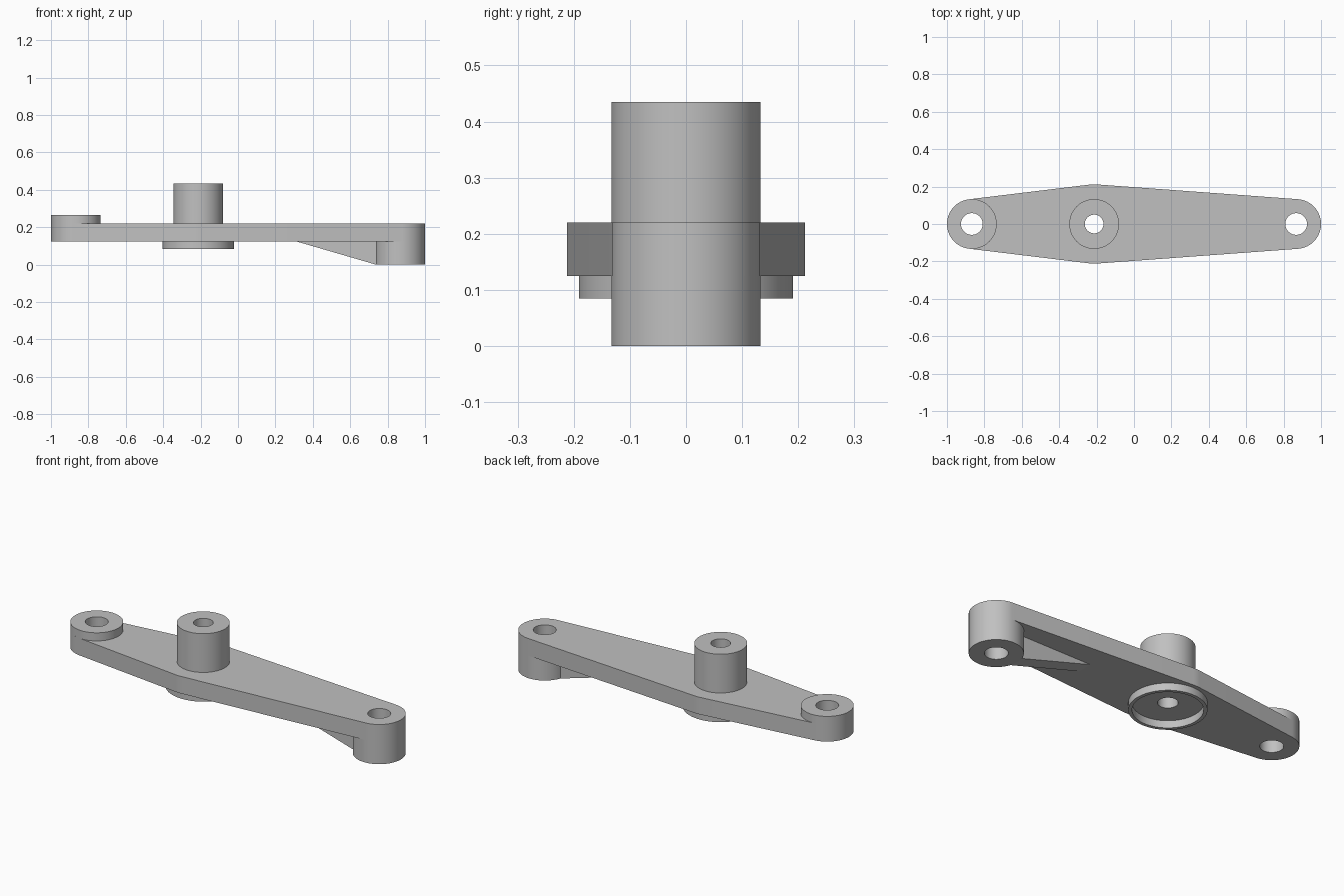
import bpy, bmesh
from math import asin, sin, cos, pi, radians

if "Cube" in bpy.data.objects:
    bpy.data.objects.remove(bpy.data.objects["Cube"])

# Main dimensions
END_X, HUB_X = 0.867, -0.213
BOSS_R, SWELL_R = 0.133, 0.212
END_HOLE, HUB_HOLE = 0.058, 0.05
PLATE_Z, PLATE_TOP = 0.125, 0.22

grey = bpy.data.materials.new("plain grey")
grey.use_nodes = True
grey.diffuse_color = (0.53, 0.53, 0.53, 1)
grey.node_tree.nodes["Principled BSDF"].inputs["Base Color"].default_value = grey.diffuse_color


def arc(x, r, start, end, steps):
    """Points on an arc around (x, 0)."""
    return [(x + r * cos(start + (end - start) * i / steps),
             r * sin(start + (end - start) * i / steps)) for i in range(steps + 1)]


def circle(x, r):
    return arc(x, r, 0, 2 * pi, 80)[:-1]


def slab(name, outlines, low, high):
    """Extrude flat outlines between two heights; inner outlines become holes."""
    curve = bpy.data.curves.new(name, "CURVE")
    curve.dimensions = "2D"
    curve.fill_mode = "BOTH"
    curve.extrude = (high - low) / 2
    for points in outlines:
        spline = curve.splines.new("POLY")
        spline.points.add(len(points) - 1)
        for p, (x, y) in zip(spline.points, points):
            p.co = (x, y, 0, 1)
        spline.use_cyclic_u = True
    obj = bpy.data.objects.new(name, curve)
    bpy.context.collection.objects.link(obj)
    bpy.ops.object.select_all(action="DESELECT")
    obj.select_set(True)
    bpy.context.view_layer.objects.active = obj
    bpy.ops.object.convert(target="MESH")
    obj = bpy.context.object
    bm = bmesh.new()
    bm.from_mesh(obj.data)
    bmesh.ops.remove_doubles(bm, verts=bm.verts, dist=0.0001)
    bmesh.ops.translate(bm, verts=bm.verts, vec=(0, 0, (low + high) / 2))
    bmesh.ops.recalc_face_normals(bm, faces=bm.faces)
    bm.to_mesh(obj.data)
    bm.free()
    obj.data.materials.clear()
    obj.data.materials.append(grey)
    bpy.ops.object.shade_smooth_by_angle(angle=radians(30))
    return obj


# Arm plate: tangent outline around both ends and the wider hub
tilt_right = asin((SWELL_R - BOSS_R) / (END_X - HUB_X))
tilt_left = asin((SWELL_R - BOSS_R) / (END_X + HUB_X))
a, b = pi / 2 - tilt_right, pi / 2 + tilt_left
outline = (arc(END_X, BOSS_R, -a, a, 40) + arc(HUB_X, SWELL_R, a, b, 6)
           + arc(-END_X, BOSS_R, b, 2 * pi - b, 40)
           + arc(HUB_X, SWELL_R, 2 * pi - b, 2 * pi - a, 6))
slab("arm_plate", [outline, circle(END_X, END_HOLE), circle(-END_X, END_HOLE),
                   circle(HUB_X, HUB_HOLE)], PLATE_Z, PLATE_TOP)

# Bosses, hub post and the lip under the hub
for name, x, outer, inner, low, high in (
        ("raised_end_boss", -END_X, BOSS_R, END_HOLE, PLATE_TOP, 0.265),
        ("lower_end_boss", END_X, BOSS_R, END_HOLE, 0, PLATE_Z),
        ("hub_post", HUB_X, BOSS_R, HUB_HOLE, PLATE_TOP, 0.435),
        ("hub_lip", HUB_X, 0.191, 0.173, 0.085, PLATE_Z)):
    slab(name, [circle(x, outer), circle(x, inner)], low, high)

# Sloping rib that braces the lower boss
bm = bmesh.new()
profile = [(0.31, PLATE_Z), (0.735, 0.001), (0.78, 0.001), (0.78, PLATE_Z)]
side = bm.faces.new([bm.verts.new((x, -0.042, z)) for x, z in profile])
extruded = bmesh.ops.extrude_face_region(bm, geom=[side])["geom"]
bmesh.ops.translate(bm, vec=(0, 0.084, 0),
                    verts=[v for v in extruded if isinstance(v, bmesh.types.BMVert)])
bmesh.ops.recalc_face_normals(bm, faces=bm.faces)
mesh = bpy.data.meshes.new("brace_rib")
bm.to_mesh(mesh)
bm.free()
mesh.materials.append(grey)
bpy.context.collection.objects.link(bpy.data.objects.new("brace_rib", mesh))
